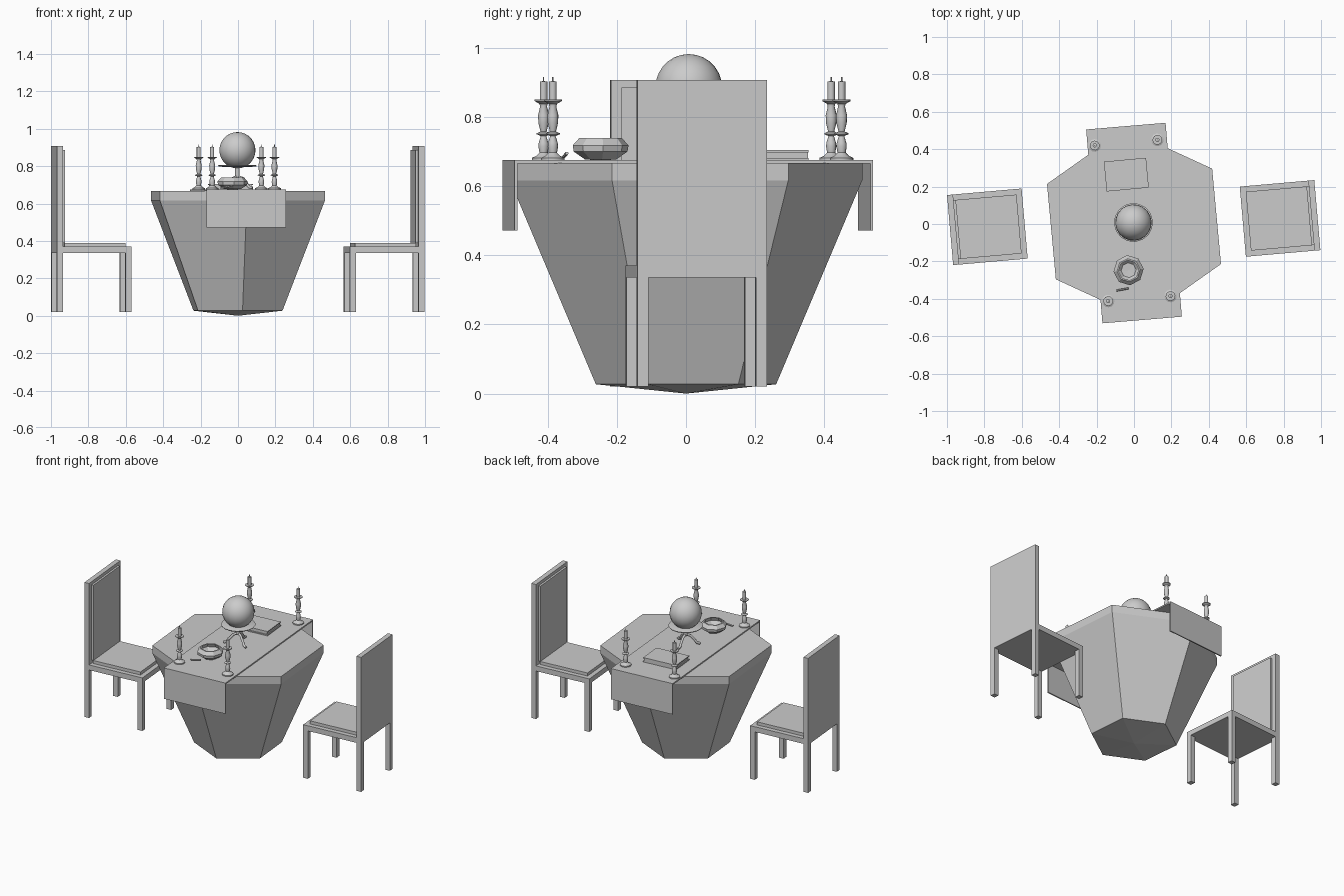
import bpy, bmesh
from math import radians, cos, sin, pi
from mathutils import Matrix, Vector

if "Cube" in bpy.data.objects:
    bpy.data.objects.remove(bpy.data.objects["Cube"])

TURN = radians(5.3)   # the whole set is turned slightly about z


def make(name, bm, loc=(0, 0, 0), rot=TURN, smooth=False):
    bmesh.ops.remove_doubles(bm, verts=bm.verts, dist=1e-5)
    bmesh.ops.recalc_face_normals(bm, faces=bm.faces)
    me = bpy.data.meshes.new(name)
    bm.to_mesh(me)
    bm.free()
    ob = bpy.data.objects.new(name, me)
    bpy.context.collection.objects.link(ob)
    ob.location = loc
    ob.rotation_euler.z = rot
    if smooth:
        bpy.ops.object.select_all(action='DESELECT')
        bpy.context.view_layer.objects.active = ob
        ob.select_set(True)
        bpy.ops.object.shade_smooth_by_angle(angle=radians(40))
    return ob


def add_box(bm, x, y, z):
    """Box from (min, max) ranges."""
    c = [(a + b) / 2 for a, b in (x, y, z)]
    s = [b - a for a, b in (x, y, z)]
    bmesh.ops.create_cube(bm, size=1, matrix=Matrix.Translation(c) @ Matrix.Diagonal((*s, 1)))


def boxes(name, ranges, loc, rot=TURN):
    bm = bmesh.new()
    for r in ranges:
        add_box(bm, *r)
    return make(name, bm, loc, rot)


def lathe(name, profile, n, loc, rot=TURN, smooth=False):
    """Revolve (radius, z) points; the first vertex sits on local +y."""
    bm = bmesh.new()
    rings = [[bm.verts.new((-r * sin(2 * pi * i / n), r * cos(2 * pi * i / n), z))
              for i in range(n)] if r else [bm.verts.new((0, 0, z))] for r, z in profile]
    for a, b in zip(rings, rings[1:]):
        for i in range(n):
            j = (i + 1) % n
            q = [a[i % len(a)], a[j % len(a)], b[j % len(b)], b[i % len(b)]]
            bm.faces.new(list(dict.fromkeys(q)))
    return make(name, bm, loc, rot, smooth)


def tube(name, points, radius, loc, rot=TURN):
    cu = bpy.data.curves.new(name, 'CURVE')
    cu.dimensions = '3D'
    cu.bevel_depth = radius
    cu.bevel_resolution = 1
    cu.use_fill_caps = True
    sp = cu.splines.new('POLY')
    sp.points.add(len(points) - 1)
    for p, co in zip(sp.points, points):
        p.co = (*co, 1)
    ob = bpy.data.objects.new(name, cu)
    bpy.context.collection.objects.link(ob)
    ob.location = loc
    ob.rotation_euler.z = rot
    return ob


# Hexagonal tapered table
lathe("table", [(0, 0), (0.262, 0.027), (0.512, 0.617), (0.512, 0.667), (0, 0.667)], 6, (0, 0, 0))

# Cloth runner with hanging ends
w, l, t = 0.213, 0.52, 0.008
boxes("table_runner", [((-w, w), (-l, l), (0.666, 0.675)),
                       ((-w, w), (-l, -l + t), (0.472, 0.666)),
                       ((-w, w), (l - t, l), (0.472, 0.666))], (0, 0.005, 0), radians(4.8))

# Two chairs facing the table (local +x is the back)
D, W, leg = 0.2, 0.188, 0.032
for side, loc, rot in (("right", (0.781, 0.03, 0), radians(5)),
                       ("left", (-0.784, -0.015, 0), radians(185))):
    frame = [((-D, D), (-W, W), (0.336, 0.37)),
             ((D - leg, D), (-W, W), (0.37, 0.907))]
    for x in (-D, D - leg):
        for y in (-W, W - leg):
            frame.append(((x, x + leg), (y, y + leg), (0.02, 0.336)))
    boxes(side + "_chair_frame", frame, loc, rot)
    boxes(side + "_chair_seat_pad", [((-D + 0.03, D - leg - 0.01), (-0.158, 0.158), (0.368, 0.39))], loc, rot)
    boxes(side + "_chair_back_pad", [((D - leg - 0.013, D - leg + 0.002), (-0.158, 0.158), (0.39, 0.886))], loc, rot)

# Candlesticks with candles
stick = [(0, 0), (0.034, 0), (0.034, 0.007), (0.022, 0.012), (0.012, 0.022), (0.015, 0.04),
         (0.014, 0.05), (0.008, 0.07), (0.02, 0.075), (0.02, 0.078), (0.009, 0.083),
         (0.015, 0.108), (0.016, 0.13), (0.01, 0.155), (0.012, 0.163), (0.026, 0.171),
         (0.026, 0.175), (0, 0.175)]
candle = [(0, 0.172), (0.011, 0.172), (0.011, 0.227), (0.002, 0.229), (0.002, 0.24), (0, 0.24)]
for i, (x, y) in enumerate([(-0.21, 0.42), (0.125, 0.45), (0.195, -0.385), (-0.138, -0.412)]):
    lathe(f"candlestick_{i + 1}", stick, 12, (x, y, 0.675), smooth=True)
    lathe(f"candle_{i + 1}", candle, 10, (x, y, 0.675), smooth=True)

# Crystal ball on a footed stand
C = (-0.003, 0.008, 0)
bm = bmesh.new()
bmesh.ops.create_uvsphere(bm, u_segments=20, v_segments=14, radius=0.097)
make("crystal_ball", bm, (C[0], C[1], 0.885), smooth=True)
lathe("ball_stand", [(0, 0.735), (0.012, 0.735), (0.012, 0.795), (0.1, 0.797), (0.104, 0.803),
                     (0.098, 0.806), (0, 0.803)], 16, C, smooth=True)
for i in range(3):
    a = radians(90 + 120 * i)
    path = [(0, 0.745), (0.03, 0.735), (0.052, 0.71), (0.068, 0.688), (0.088, 0.684)]
    tube(f"stand_foot_{i + 1}", [(r * cos(a), r * sin(a), z) for r, z in path], 0.008, C)

# Faceted incense bowl, hollow inside
lathe("bowl", [(0, 0.675), (0.045, 0.677), (0.078, 0.7), (0.081, 0.718), (0.062, 0.739),
               (0.054, 0.739), (0.065, 0.715), (0.04, 0.69), (0, 0.688)], 8, (-0.029, -0.247, 0))

# Small stick in front of the bowl
tube("small_stick", [(-0.032, -0.003, 0.683), (0, 0, 0.689), (0.032, 0.003, 0.695)], 0.005, (-0.062, -0.35, 0))

# Book: two covers and a page block
boxes("book", [((-0.113, 0.113), (-0.08, 0.08), (0.675, 0.682)),
               ((-0.107, 0.107), (-0.075, 0.08), (0.682, 0.698)),
               ((-0.113, 0.113), (-0.08, 0.08), (0.698, 0.704))], (-0.041, 0.264, 0))
